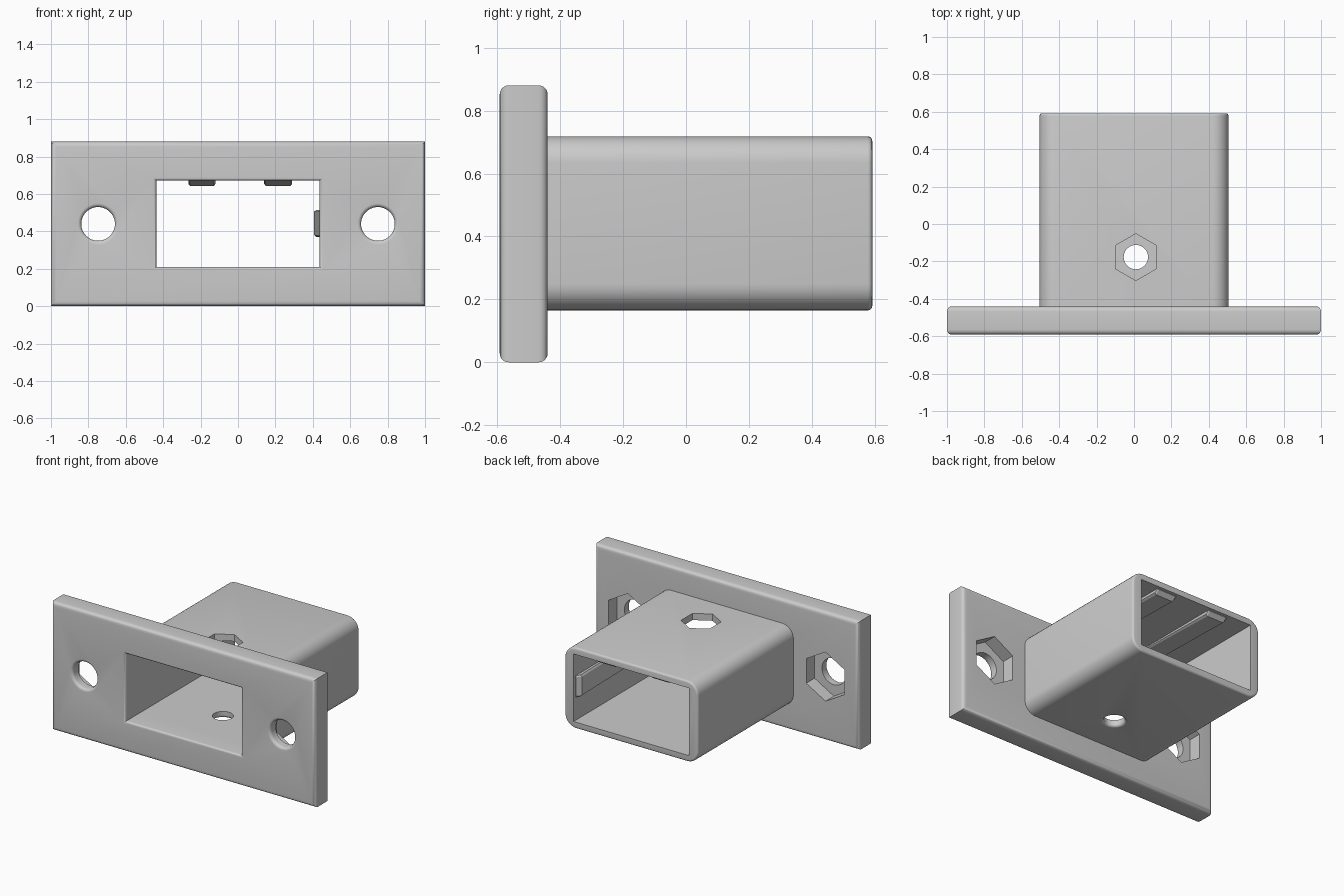
import bpy, bmesh, math

if "Cube" in bpy.data.objects:
    bpy.data.objects.remove(bpy.data.objects["Cube"], do_unlink=True)

grey = bpy.data.materials.new("light grey plastic")
grey.use_nodes = True
COLOUR = (0.6, 0.6, 0.6, 1)
grey.diffuse_color = COLOUR
grey.node_tree.nodes["Principled BSDF"].inputs["Base Color"].default_value = COLOUR

FRONT, SEAT, BACK = -0.592, -0.44, 0.592
HOLE_Z = 0.44


def loft(name, rings):
    """Solid through a list of matching point rings, capped at both ends."""
    bm = bmesh.new()
    loops = [[bm.verts.new(p) for p in ring] for ring in rings]
    n = len(loops[0])
    for a, b in zip(loops, loops[1:]):
        for i in range(n):
            j = (i + 1) % n
            bm.faces.new((a[i], a[j], b[j], b[i]))
    bm.faces.new(loops[0])
    bm.faces.new(loops[-1])
    bmesh.ops.recalc_face_normals(bm, faces=bm.faces)
    mesh = bpy.data.meshes.new(name)
    bm.to_mesh(mesh)
    bm.free()
    obj = bpy.data.objects.new(name, mesh)
    mesh.materials.append(grey)
    bpy.context.collection.objects.link(obj)
    return obj


def fillet(r, steps=6):
    """(depth, inset) pairs of a quarter round, from the face inward."""
    angles = [math.pi / 2 * i / steps for i in range(steps + 1)]
    return [(r * (1 - math.cos(a)), r * (1 - math.sin(a))) for a in angles]


def rect(x0, x1, z0, z1, y, inset=0):
    x0, x1, z0, z1 = x0 + inset, x1 - inset, z0 + inset, z1 - inset
    return [(x0, y, z0), (x1, y, z0), (x1, y, z1), (x0, y, z1)]


def round_rect(hx, z0, z1, r, y, inset, steps=8):
    pts = []
    cz = (z0 + z1) / 2
    hz = (z1 - z0) / 2
    for k, (sx, sz) in enumerate(((1, 1), (-1, 1), (-1, -1), (1, -1))):
        for i in range(steps + 1):
            a = math.pi / 2 * (k + i / steps)
            pts.append((sx * (hx - r) + (r - inset) * math.cos(a), y,
                        cz + sz * (hz - r) + (r - inset) * math.sin(a)))
    return pts


def ring(centre, r, sides, axis):
    """Regular polygon about the y or z axis, a corner on the upright side."""
    x, y, z = centre
    pts = []
    for i in range(sides):
        a = math.pi / 2 + math.tau * i / sides
        u, v = r * math.cos(a), r * math.sin(a)
        pts.append((x + u, y, z + v) if axis == "y" else (x + u, y + v, z))
    return pts


def cut(obj, cutters):
    bpy.context.view_layer.objects.active = obj
    for c in cutters:
        mod = obj.modifiers.new("cut", "BOOLEAN")
        mod.operation, mod.solver, mod.object = "DIFFERENCE", "EXACT", c
        bpy.ops.object.modifier_apply(modifier=mod.name)


def smooth(obj):
    bpy.ops.object.select_all(action="DESELECT")
    obj.select_set(True)
    bpy.context.view_layer.objects.active = obj
    bpy.ops.object.shade_smooth_by_angle(angle=math.radians(35))


# Mounting plate with rounded front and back edges
edge = fillet(0.028)
plate = loft("mounting_plate",
             [rect(-1, 1, 0, 0.88, FRONT + d, i) for d, i in edge]
             + [rect(-1, 1, 0, 0.88, SEAT - d, i) for d, i in reversed(edge)])

# Rectangular sleeve with rounded long edges
sleeve = loft("sleeve",
              [round_rect(0.505, 0.165, 0.718, 0.085, SEAT - 0.01, 0)]
              + [round_rect(0.505, 0.165, 0.718, 0.085, BACK - d, i)
                 for d, i in reversed(fillet(0.014, 4))])

# Through opening, flared at the front
opening = [rect(-0.437, 0.437, 0.21, 0.672, FRONT + d, -i) for d, i in fillet(0.016)]
cavity = loft("cavity_cutter", [rect(-0.437, 0.437, 0.21, 0.672, FRONT - 0.05, -0.016)]
              + opening + [rect(-0.437, 0.437, 0.21, 0.672, BACK + 0.1)])

# Bolt holes and nut pockets of the plate
plate_cutters = [cavity]
for s in (-1, 1):
    x = 0.748 * s
    flare = [ring((x, FRONT + d, HOLE_Z), 0.09 + i, 48, "y") for d, i in fillet(0.02)]
    plate_cutters.append(loft("bolt_cutter",
                              [ring((x, FRONT - 0.05, HOLE_Z), 0.11, 48, "y")] + flare
                              + [ring((x, SEAT + 0.05, HOLE_Z), 0.09, 48, "y")]))
    plate_cutters.append(loft("nut_cutter",
                              [ring((x, y, HOLE_Z), 0.168, 6, "y")
                               for y in (SEAT - 0.09, SEAT + 0.05)]))

# Hexagonal hole in the roof and round flared hole in the floor
X, Y = 0.01, -0.177
roof_hex = loft("roof_cutter", [ring((X, Y, z), 0.125, 6, "z") for z in (0.6, 0.8)])
floor_hole = loft("floor_cutter",
                  [ring((X, Y, 0.1), 0.083, 40, "z")]
                  + [ring((X, Y, 0.165 + d), 0.065 + i, 40, "z") for d, i in fillet(0.018)]
                  + [ring((X, Y, 0.3), 0.065, 40, "z")])

sleeve_cutters = [cavity, roof_hex, floor_hole]
cut(plate, plate_cutters)
cut(sleeve, sleeve_cutters)
for c in set(plate_cutters + sleeve_cutters):
    bpy.data.objects.remove(c, do_unlink=True)


# Tapered grip ribs inside the sleeve
def rib(name, a0, a1, place):
    rings = []
    for y, h in ((-0.43, 0.001), (0.545, 0.03), (0.57, 0.004)):
        section = ((a0, -0.01), (a0, h * 0.6), (a0 + 0.01, h),
                   (a1 - 0.01, h), (a1, h * 0.6), (a1, -0.01))
        rings.append([place(a, y, h2) for a, h2 in section])
    return loft(name, rings)


def under_roof(a, y, h):
    return (a, y, 0.672 - h)


def on_wall(a, y, h):
    return (0.437 - h, y, a)


rib("roof_rib_right", -0.265, -0.12, under_roof)
rib("roof_rib_left", 0.14, 0.29, under_roof)
rib("wall_rib_left", 0.37, 0.515, on_wall)

for obj in (plate, sleeve):
    smooth(obj)
